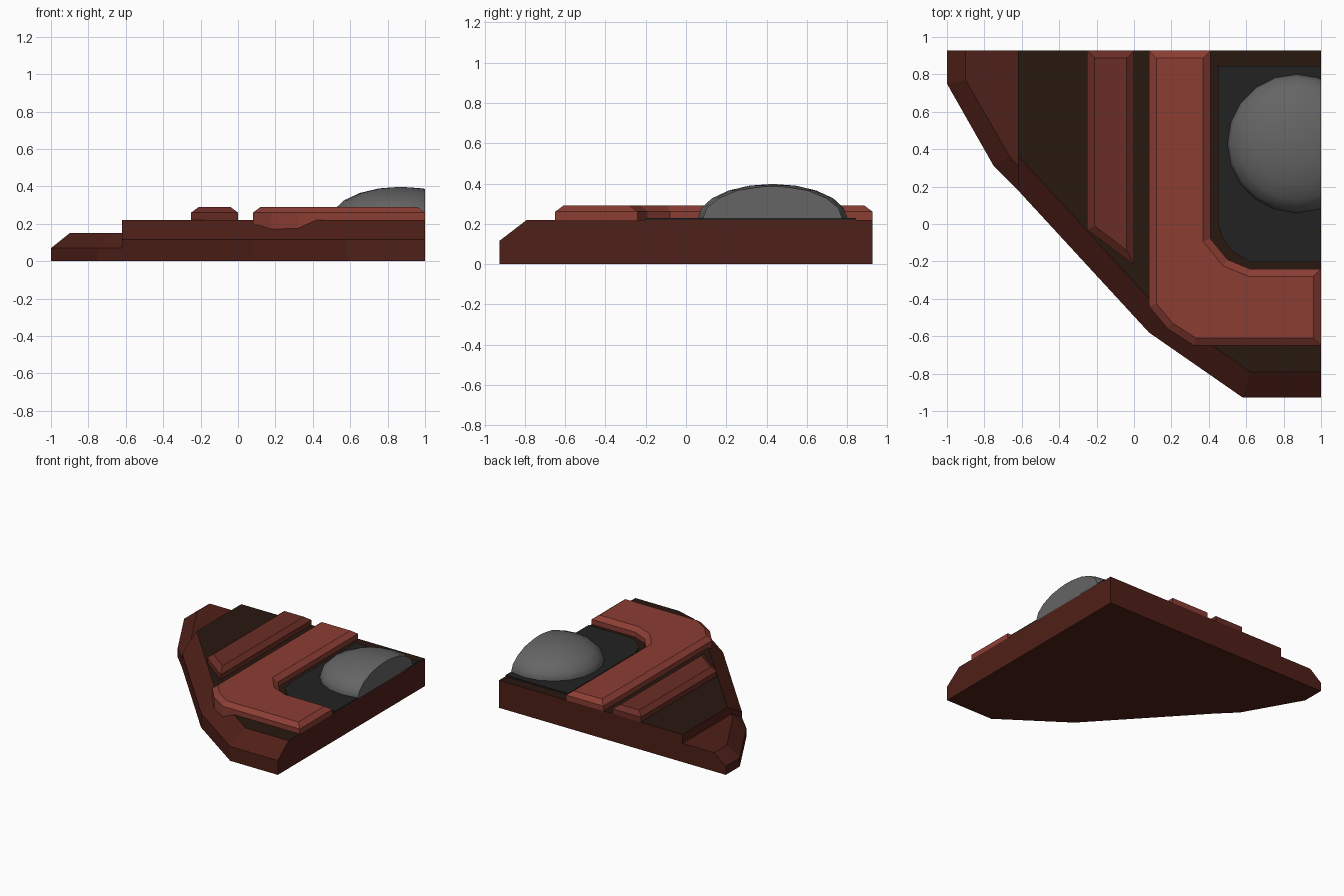
import bpy, bmesh, math
from mathutils import Vector, Matrix

if "Cube" in bpy.data.objects:
    bpy.data.objects.remove(bpy.data.objects["Cube"])

B = 0.927   # back / front extent


def material(name, rgb):
    m = bpy.data.materials.new(name)
    m.diffuse_color = (*rgb, 1)
    m.use_nodes = True
    m.node_tree.nodes["Principled BSDF"].inputs["Base Color"].default_value = m.diffuse_color
    return m


BROWN = material("brown", (0.078, 0.014, 0.009))
DARK = material("dark_brown", (0.022, 0.009, 0.005))
RED = material("red", (0.26, 0.048, 0.034))
DEEP_RED = material("deep_red", (0.145, 0.026, 0.019))
BLACK = material("black", (0.016, 0.016, 0.016))
GREY = material("grey", (0.13, 0.13, 0.13))


def finish(name, bm, mats):
    bmesh.ops.recalc_face_normals(bm, faces=bm.faces)
    me = bpy.data.meshes.new(name)
    bm.to_mesh(me)
    bm.free()
    for m in mats:
        me.materials.append(m)
    ob = bpy.data.objects.new(name, me)
    bpy.context.collection.objects.link(ob)
    return ob


def loft(name, layers, mats):
    """Join stacked rings of 3D points; the last material goes on the top face."""
    bm = bmesh.new()
    rings = [[bm.verts.new(p) for p in ring] for ring in layers]
    n = len(rings[0])
    for a, b in zip(rings, rings[1:]):
        for i in range(n):
            j = (i + 1) % n
            bm.faces.new((a[i], a[j], b[j], b[i]))
    bm.faces.new(rings[0][::-1])
    bm.faces.new(rings[-1]).material_index = len(mats) - 1
    return finish(name, bm, mats)


def at(pts, z):
    return [(x, y, z) for x, y in pts]


def inset(pts, d):
    """Mitred inward offset of a counter-clockwise outline."""
    out = []
    for i in range(len(pts)):
        p, q, r = (Vector(pts[(i + k) % len(pts)]) for k in (-1, 0, 1))
        u, v = (q - p).normalized(), (r - q).normalized()
        n1, n2 = Vector((-u.y, u.x)), Vector((-v.y, v.x))
        out.append(tuple(q + (n1 + n2) * d / (1 + n1.dot(n2))))
    return out


def raised_plate(name, pts, mat):
    # feet sink into the base, except along its flush outer walls
    feet = [(x, y, 0.22 if x > 0.99 or y > 0.92 else 0.15) for x, y in pts]
    loft(name, [feet, at(pts, 0.26), at(inset(pts, 0.04), 0.29)], [mat])


# Main base with chamfered front edges
low = [(-0.62, B), (-0.62, 0.18), (0.08, -0.58), (0.58, -B), (1, -B), (1, B)]
top = [(-0.62, B), (-0.62, 0.365), (0.12, -0.44), (0.62, -0.79), (1, -0.79), (1, B)]
loft("main_base", [at(low, 0), at(low, 0.115), at(top, 0.22)], [BROWN, DARK])

# Lower step on the left
low = [(-1, B), (-1, 0.75), (-0.75, 0.31), (-0.62, 0.18), (-0.62, B)]
top = [(-0.9, B), (-0.9, 0.77), (-0.665, 0.36), (-0.62, 0.315), (-0.62, B)]
loft("side_step", [at(low, 0), at(low, 0.07), at(top, 0.15)], [BROWN])

# Raised plates
raised_plate("narrow_strip", [(-0.25, B), (-0.25, -0.03), (0, -0.22), (0, B)], DEEP_RED)
raised_plate("corner_plate", [
    (0.08, B), (0.08, -0.44), (0.18, -0.56), (0.32, -0.65), (1, -0.65), (1, -0.24),
    (0.62, -0.24), (0.50, -0.19), (0.41, -0.08), (0.41, B)], RED)

# Dark panel under the dome
panel = [(0.45, 0.845), (0.45, 0.0), (0.475, -0.08), (0.53, -0.15), (0.62, -0.2),
         (1, -0.2), (1, 0.845)]
loft("dome_panel", [at(panel, 0.215), at(panel, 0.23)], [BLACK])

# Flattened dome, sliced flat at the right side
bm = bmesh.new()
bmesh.ops.create_uvsphere(bm, u_segments=20, v_segments=10, radius=1,
                          matrix=Matrix.Translation((0.87, 0.43, 0.225))
                          @ Matrix.Diagonal((0.372, 0.372, 0.173, 1)))
for f in bm.faces:
    f.smooth = True
for co, no in (((1, 0, 0), (1, 0, 0)), ((0, 0, 0.222), (0, 0, -1))):
    cut = bmesh.ops.bisect_plane(bm, geom=bm.verts[:] + bm.edges[:] + bm.faces[:],
                                 plane_co=co, plane_no=no, clear_outer=True)
    edges = [e for e in cut["geom_cut"] if isinstance(e, bmesh.types.BMEdge)]
    bmesh.ops.holes_fill(bm, edges=edges)
dome = finish("dome", bm, [GREY])
bpy.context.view_layer.objects.active = dome
dome.select_set(True)
bpy.ops.object.shade_smooth_by_angle(angle=math.radians(40))
